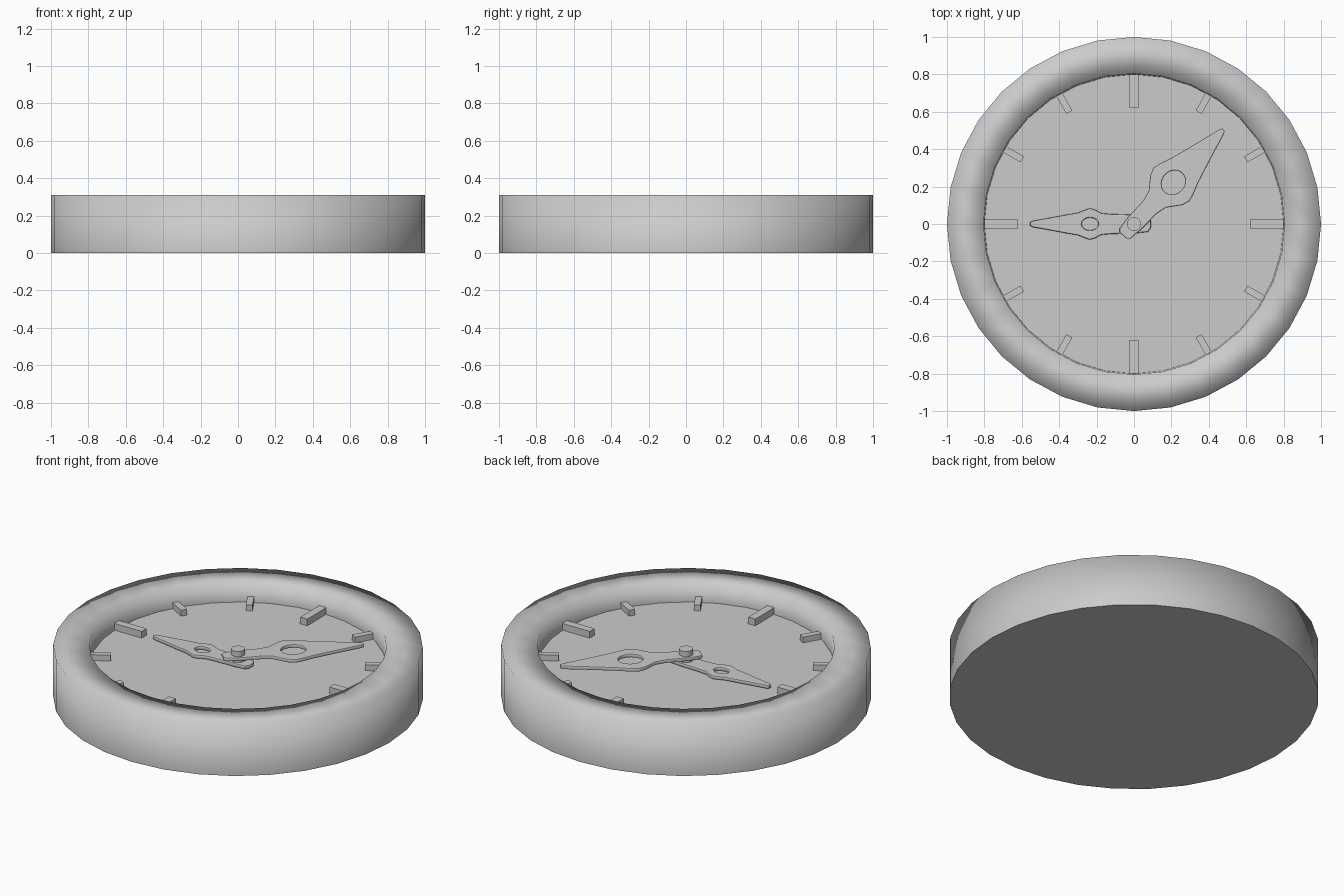
import bpy, bmesh, math
from mathutils import Matrix, Vector

if "Cube" in bpy.data.objects:
    bpy.data.objects.remove(bpy.data.objects["Cube"])

SIDES = 32
DIAL_Z = 0.20


def make_object(name, bm):
    mesh = bpy.data.meshes.new(name)
    bm.to_mesh(mesh)
    bm.free()
    ob = bpy.data.objects.new(name, mesh)
    bpy.context.collection.objects.link(ob)
    return ob


def ring(bm, r, z, n=SIDES):
    return [bm.verts.new((r * math.cos(2 * math.pi * i / n),
                          r * math.sin(2 * math.pi * i / n), z)) for i in range(n)]


# Case: softly shaded rim around a flat back
bm = bmesh.new()
profile = [(1.0, 0.0), (1.0, 0.31), (0.805, 0.31), (0.80, DIAL_Z)]
rings = [ring(bm, r, z) for r, z in profile]
for a, b in zip(rings, rings[1:]):
    for i in range(SIDES):
        j = (i + 1) % SIDES
        bm.faces.new((a[i], a[j], b[j], b[i])).smooth = True
make_object("case_rim", bm)

bm = bmesh.new()
bm.faces.new(list(reversed(ring(bm, 1.0, 0.0))))
make_object("back_plate", bm)

# Dial
bm = bmesh.new()
bm.faces.new(ring(bm, 0.80, DIAL_Z))
make_object("dial", bm)


# Hour markers: long at the quarters, short between
def marker(i):
    long = i % 3 == 0
    r0, r1, w = (0.62, 0.80, 0.046) if long else (0.69, 0.80, 0.036)
    h = 0.04 if long else 0.035
    bm = bmesh.new()
    bmesh.ops.create_cube(bm, size=1)
    bmesh.ops.scale(bm, vec=(r1 - r0, w, h), verts=bm.verts)
    bmesh.ops.translate(bm, vec=((r0 + r1) / 2, 0, DIAL_Z + h / 2), verts=bm.verts)
    bmesh.ops.rotate(bm, cent=(0, 0, 0), verts=bm.verts,
                     matrix=Matrix.Rotation(i * math.pi / 6, 3, 'Z'))
    make_object(f"hour_marker_{i + 1}", bm)


for i in range(12):
    marker(i)


# Hands: mirrored outline with an oval window, extruded with a soft edge
def hand(name, half, hole, angle, z):
    cu = bpy.data.curves.new(name, 'CURVE')
    cu.dimensions = '2D'
    cu.fill_mode = 'BOTH'
    cu.extrude = 0.005
    cu.bevel_depth = 0.006
    cu.bevel_resolution = 1
    cu.offset = -0.006
    outline = half + [(u, -v) for u, v in reversed(half)]
    c, ru, rv = hole
    oval = [(c + ru * math.cos(t * math.pi / 12), rv * math.sin(t * math.pi / 12))
            for t in range(24)]
    for pts in (outline, oval):
        sp = cu.splines.new('POLY')
        sp.points.add(len(pts) - 1)
        for p, (u, v) in zip(sp.points, pts):
            p.co = (u, v, 0, 1)
        sp.use_cyclic_u = True
    tmp = bpy.data.objects.new(name + "_curve", cu)
    bpy.context.collection.objects.link(tmp)
    bpy.context.view_layer.update()
    mesh = bpy.data.meshes.new_from_object(tmp.evaluated_get(bpy.context.evaluated_depsgraph_get()))
    bpy.data.objects.remove(tmp)
    ob = bpy.data.objects.new(name, mesh)
    bpy.context.collection.objects.link(ob)
    ob.rotation_euler.z = math.radians(angle)
    ob.location.z = z
    return ob


minute = [(-0.085, 0.025), (-0.07, 0.04), (0.0, 0.048), (0.12, 0.05), (0.18, 0.063),
          (0.215, 0.09), (0.25, 0.117), (0.29, 0.131), (0.33, 0.122), (0.40, 0.096),
          (0.55, 0.053), (0.675, 0.019), (0.695, 0.010)]
hour = [(-0.09, 0.02), (-0.075, 0.042), (0.0, 0.05), (0.12, 0.053), (0.175, 0.058),
        (0.205, 0.074), (0.235, 0.084), (0.265, 0.074), (0.30, 0.060), (0.36, 0.050),
        (0.45, 0.033), (0.54, 0.017), (0.556, 0.009)]
hands = [hand("hour_hand", hour, (0.235, 0.045, 0.034), 180, 0.217),
         hand("minute_hand", minute, (0.306, 0.068, 0.060), 46.5, 0.252)]

# Centre pin
bm = bmesh.new()
bmesh.ops.create_cone(bm, cap_ends=True, segments=SIDES, radius1=0.037, radius2=0.037,
                      depth=0.095, matrix=Matrix.Translation((0, 0, DIAL_Z + 0.0475)))
pin = make_object("centre_pin", bm)

# Smooth the rounded parts, keeping their sharp edges
bpy.ops.object.select_all(action='DESELECT')
for ob in hands + [pin]:
    ob.select_set(True)
bpy.context.view_layer.objects.active = pin
bpy.ops.object.shade_smooth_by_angle(angle=math.radians(40))
